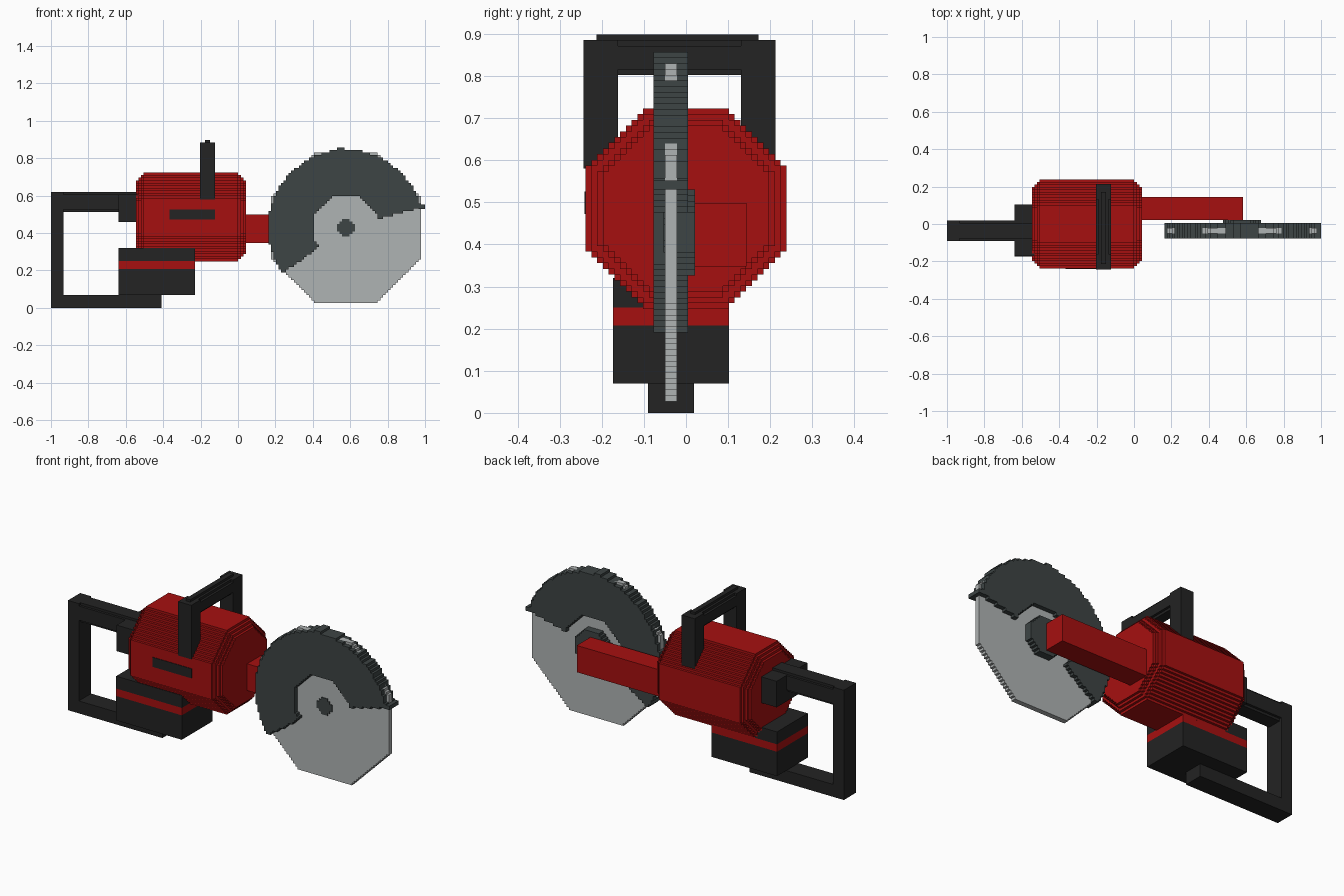
import bpy, bmesh, math
from mathutils import Vector

if "Cube" in bpy.data.objects:
    bpy.data.objects.remove(bpy.data.objects["Cube"], do_unlink=True)

V = 2 / 147  # block size of the stepped shapes


def material(name, rgb):
    m = bpy.data.materials.new(name)
    m.use_nodes = True
    m.diffuse_color = (*rgb, 1)
    bsdf = next(n for n in m.node_tree.nodes if n.type == "BSDF_PRINCIPLED")
    bsdf.inputs["Base Color"].default_value = (*rgb, 1)
    return m


RED = material("red", (0.38, 0.005, 0.005))
BLACK = material("black", (0.0168, 0.0168, 0.0168))
SLATE = material("slate grey", (0.047, 0.058, 0.058))
STEEL = material("steel grey", (0.43, 0.452, 0.452))


def finish(name, bm, mat):
    mesh = bpy.data.meshes.new(name)
    bmesh.ops.recalc_face_normals(bm, faces=bm.faces)
    bm.to_mesh(mesh)
    bm.free()
    mesh.materials.append(mat)
    obj = bpy.data.objects.new(name, mesh)
    bpy.context.collection.objects.link(obj)
    return obj


def box(name, mat, x, y, z):
    bm = bmesh.new()
    bmesh.ops.create_cube(bm, size=1)
    for v in bm.verts:
        v.co = Vector([r[0] + (c + 0.5) * (r[1] - r[0]) for c, r in zip(v.co, (x, y, z))])
    return finish(name, bm, mat)


def stepped(name, mat, axis, centre, depth, size, inside):
    """Extrude the square cells that pass a test, along x or y."""
    bm = bmesh.new()
    verts = {}

    def corner(i, j):
        if (i, j) not in verts:
            u, w = centre[0] + (i - 0.5) * V, centre[1] + (j - 0.5) * V
            verts[i, j] = bm.verts.new((u, depth[0], w) if axis == "y" else (depth[0], u, w))
        return verts[i, j]

    cells = range(-size, size + 1)
    for i in cells:
        for j in cells:
            if inside(i, j):
                bm.faces.new([corner(i, j), corner(i + 1, j), corner(i + 1, j + 1), corner(i, j + 1)])
    bmesh.ops.recalc_face_normals(bm, faces=bm.faces)
    ext = bmesh.ops.extrude_face_region(bm, geom=bm.faces[:], use_keep_orig=True)
    shift = depth[1] - depth[0]
    moved = [g for g in ext["geom"] if isinstance(g, bmesh.types.BMVert)]
    bmesh.ops.translate(bm, verts=moved, vec=(0, shift, 0) if axis == "y" else (shift, 0, 0))
    bmesh.ops.recalc_face_normals(bm, faces=bm.faces)
    bmesh.ops.dissolve_limit(bm, angle_limit=0.01, verts=bm.verts[:], edges=bm.edges[:])
    return finish(name, bm, mat)


def octagon(n):
    return lambda i, j: max(abs(i), abs(j)) <= n and abs(i) + abs(j) <= 1.415 * n + 0.4


# Motor body: nested octagons give the stepped chamfer at both ends
for k in range(4):
    n = 17 - k
    inset = (3 - k) * V
    stepped(f"motor_body_{k + 1}", RED, "x", (0, 0.485), (-0.545 + inset, 0.042 - inset), n, octagon(n))
box("side_vent", BLACK, (-0.367, -0.122), (-0.241, -0.23), (0.472, 0.526))

# Battery with a coloured band
for name, mat, z in (("battery_base", BLACK, (0.07, 0.208)),
                     ("battery_band", RED, (0.208, 0.25)),
                     ("battery_top", BLACK, (0.25, 0.32))):
    box(name, mat, (-0.64, -0.23), (-0.173, 0.102), z)

# Rear handle
HY = (-0.09, 0.019)
box("rear_handle_post", BLACK, (-1, -0.932), HY, (0, 0.62))
box("rear_handle_foot", BLACK, (-0.94, -0.41), HY, (0, 0.07))
box("rear_handle_bar", BLACK, (-0.94, -0.54), HY, (0.513 + V, 0.62 - V))
box("rear_handle_ridge", BLACK, (-0.94, -0.54), (HY[0] + V, HY[1] - V), (0.513, 0.62))
box("rear_handle_collar", BLACK, (-0.64, -0.53), (-0.169, 0.105), (0.46, 0.607))

# Top handle
TX = (-0.204, -0.122)
box("top_handle_front_post", BLACK, TX, (-0.243, -0.161), (0.58, 0.885))
box("top_handle_back_post", BLACK, TX, (0.131, 0.213), (0.58, 0.885))
box("top_handle_bar", BLACK, TX, (-0.17, 0.14), (0.802 + V, 0.885 - V))
box("top_handle_bar_core", BLACK, (TX[0] + V, TX[1] - V), (-0.17, 0.14), (0.802, 0.885))
box("top_handle_ridge", BLACK, (-0.177, -0.149), (-0.213, 0.172), (0.88, 0.898))

# Arm, hub and cutting disc
C = (0.577, 31.5 * V)
box("arm", RED, (0.03, 0.582), (0.021, 0.144), (0.347, 0.498))
stepped("hub", SLATE, "y", C, (-0.03, 0.0215), 7, octagon(7))
stepped("cutting_disc", STEEL, "y", C, (-0.05, -0.021), 29, octagon(29))
stepped("disc_bolt", SLATE, "y", C, (-0.054, -0.045), 3, octagon(3))

# Guard: arc over the upper left of the disc, with an octagonal opening
opening = octagon(12)


def guard_shape(i, j):
    angle = math.degrees(math.atan2(j, i)) % 360
    return math.hypot(i, j) <= 30.6 and not opening(i, j) and 15 <= angle <= 216


GY = (-0.077, 0.005)
stepped("disc_guard", SLATE, "y", C, GY, 31, guard_shape)
box("guard_top_lug", SLATE, (0.53, 0.57), GY, (0.83, 0.857))
box("guard_end_lug", SLATE, (0.965, 1.0), GY, (0.53, 0.552))
